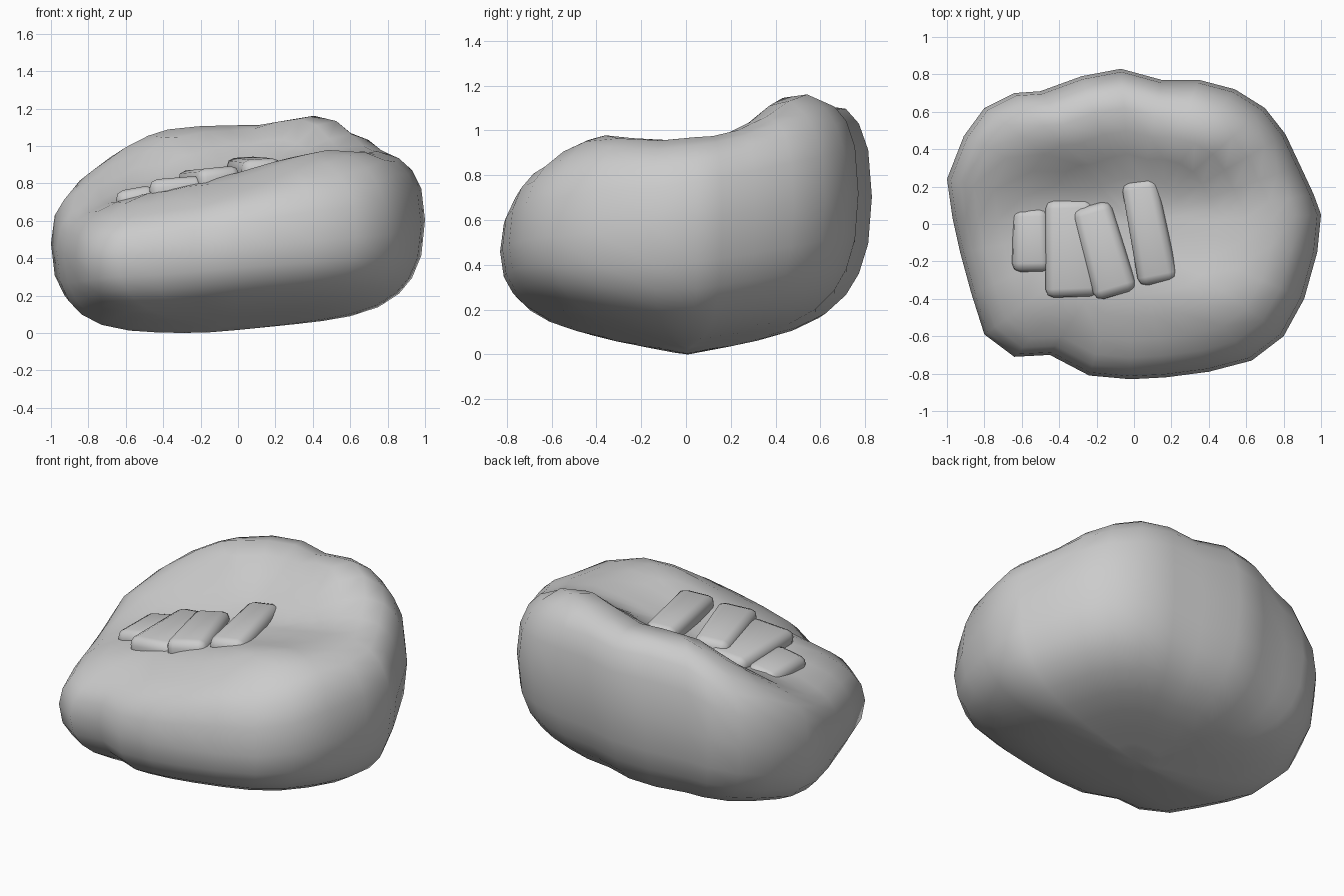
import bpy, bmesh, math
from mathutils import Matrix

if "Cube" in bpy.data.objects:
    bpy.data.objects.remove(bpy.data.objects["Cube"])

# Plan outline of the body, seen from above
OUTLINE = [(1, .05), (.96, .16), (.89, .31), (.81, .48), (.7, .62), (.54, .72), (.35, .77),
           (.15, .77), (-.07, .83), (-.28, .79), (-.5, .71), (-.64, .70), (-.8, .62),
           (-.91, .47), (-1, .24), (-.97, .03), (-.93, -.15), (-.87, -.37), (-.8, -.59),
           (-.64, -.71), (-.45, -.70), (-.24, -.81), (-.02, -.83), (.17, -.82),
           (.4, -.79), (.63, -.73), (.8, -.6), (.91, -.4), (.98, -.15)]

# Crest heights of the top: two ridges with a valley between them
XS = [-.8, -.4, 0, .4, .8]
YS = [-.6, -.4, -.15, .1, .25, .45, .7]
TOP = [[.66, .74, .84, .96, 1.0],
       [.73, .79, .88, 1.01, 1.06],
       [.71, .775, .86, .95, 1.01],
       [.75, .79, .875, .95, 1.02],
       [.85, .89, .935, 1.02, 1.05],
       [.95, 1.09, 1.08, 1.20, 1.09],
       [.97, 1.18, 1.16, 1.18, 1.07]]


def locate(values, v):
    v = min(max(v, values[0]), values[-1])
    i = max(k for k in range(len(values) - 1) if values[k] <= v)
    return i, (v - values[i]) / (values[i + 1] - values[i])


def top_height(x, y):
    i, a = locate(XS, x)
    j, b = locate(YS, y)
    low = TOP[j][i] * (1 - a) + TOP[j][i + 1] * a
    high = TOP[j + 1][i] * (1 - a) + TOP[j + 1][i + 1] * a
    return low * (1 - b) + high * b


def bottom_height(x, y):
    return .03 + .09 * max(x, -.2) + .19 * abs(y)


def finish(bm, name):
    bmesh.ops.recalc_face_normals(bm, faces=bm.faces)
    for f in bm.faces:
        f.smooth = True
    mesh = bpy.data.meshes.new(name)
    bm.to_mesh(mesh)
    bm.free()
    obj = bpy.data.objects.new(name, mesh)
    bpy.context.collection.objects.link(obj)
    return obj


# Body: rings running from the top centre over the rim to the bottom centre
bm = bmesh.new()
scales = [.15, .3, .45, .6, .75, .86, .93, .98]
steps = [(s, top_height) for s in scales] + [(1, None)] + \
        [(s, bottom_height) for s in reversed(scales)]
rings = []
for s, height in steps:
    ring = []
    for ox, oy in OUTLINE:
        x, y = ox * s, oy * s
        z = .53 + .08 * ox + .15 * oy + .1 * oy * oy
        if height:
            # the back rim is squarer than the front one
            power = 5.5 if height is bottom_height else 6.5 + 3 * oy
            z += (height(x, y) - z) * (1 - s ** power) ** .42
        ring.append(bm.verts.new((x, y, z)))
    rings.append(ring)
n = len(OUTLINE)
for a, b in zip(rings, rings[1:]):
    for i in range(n):
        k = (i + 1) % n
        bm.faces.new((a[i], a[k], b[k], b[i]))
for ring, height in ((rings[0], top_height), (rings[-1], bottom_height)):
    centre = bm.verts.new((0, 0, height(0, 0)))
    for i in range(n):
        bm.faces.new((ring[i], ring[(i + 1) % n], centre))
lowest = min(v.co.z for v in bm.verts)
for v in bm.verts:
    v.co.z -= lowest
finish(bm, "body")


# Rounded blocks lying in the valley, a little wider at the front
def block(name, x, y, top, width, length, turn, roll, tilt=0.0):
    bm = bmesh.new()
    bmesh.ops.create_cube(bm, size=1)
    for v in bm.verts:
        flare = 1.08 if v.co.y < 0 else .95
        v.co.x *= width * flare
        v.co.y *= length
        v.co.z *= .14
    bmesh.ops.bevel(bm, geom=bm.edges[:], offset=.045, segments=2, profile=.5, affect='EDGES')
    place = (Matrix.Translation((x, y, top - .07))
             @ Matrix.Rotation(-roll, 4, 'Y') @ Matrix.Rotation(tilt, 4, 'X')
             @ Matrix.Rotation(math.radians(turn), 4, 'Z'))
    bmesh.ops.transform(bm, matrix=place, verts=bm.verts)
    finish(bm, name)


block("block_left", -.545, -.085, .775, .2, .34, 1, .18)
block("block_mid_left", -.335, -.13, .83, .27, .52, 2, .08)
block("block_mid_right", -.16, -.14, .88, .22, .5, 16, .1)
block("block_right", .08, -.04, .935, .2, .56, 11, .06, .03)
